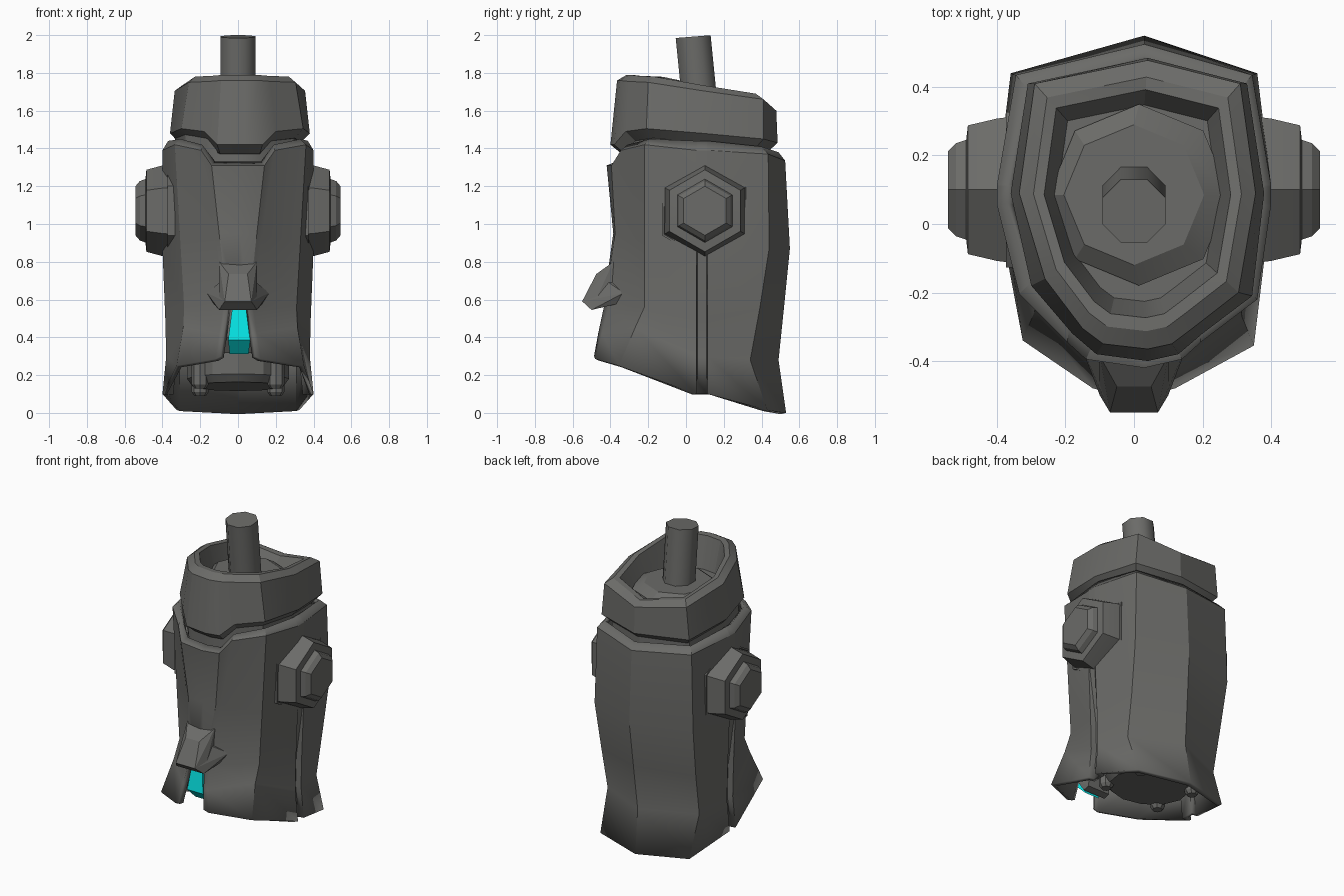
import bpy, bmesh, math

if "Cube" in bpy.data.objects:
    bpy.data.objects.remove(bpy.data.objects["Cube"])


def material(name, rgb):
    m = bpy.data.materials.new(name)
    m.diffuse_color = (*rgb, 1)
    m.use_nodes = True
    m.node_tree.nodes["Principled BSDF"].inputs["Base Color"].default_value = m.diffuse_color
    return m


GREY = material("dark_grey", (0.147, 0.147, 0.139))
CYAN = material("bright_cyan", (0.002, 0.82, 0.82))


def finish(name, bm, mat=GREY, angle=25):
    me = bpy.data.meshes.new(name)
    bm.to_mesh(me)
    bm.free()
    me.materials.append(mat)
    ob = bpy.data.objects.new(name, me)
    bpy.context.collection.objects.link(ob)
    bpy.ops.object.select_all(action='DESELECT')
    bpy.context.view_layer.objects.active = ob
    ob.select_set(True)
    bpy.ops.object.shade_smooth_by_angle(angle=math.radians(angle))
    return ob


def loft(name, rings, cap_first=False, cap_last=False, skip=None, recalc=True, angle=25):
    """Skin a list of closed rings with equal point counts."""
    bm = bmesh.new()
    vs = [[bm.verts.new(p) for p in r] for r in rings]
    n = len(rings[0])
    for k in range(len(vs) - 1):
        for i in range(n):
            j = (i + 1) % n
            if skip and skip(k, i, n):
                continue
            bm.faces.new((vs[k][i], vs[k + 1][i], vs[k + 1][j], vs[k][j]))
    if cap_first:
        bm.faces.new(vs[0])
    if cap_last:
        bm.faces.new(vs[-1][::-1])
    if recalc:
        bmesh.ops.recalc_face_normals(bm, faces=bm.faces[:])
    else:
        bmesh.ops.delete(bm, geom=[v for v in bm.verts if not v.link_faces], context='VERTS')
    return finish(name, bm, angle=angle)


def hull(name, half, mat=GREY, dx=0.0):
    """Convex solid from points mirrored in x."""
    bm = bmesh.new()
    for x, y, z in half:
        bm.verts.new((dx + x, y, z))
        bm.verts.new((dx - x, y, z))
    bmesh.ops.convex_hull(bm, input=bm.verts[:])
    bmesh.ops.recalc_face_normals(bm, faces=bm.faces[:])
    return finish(name, bm, mat, 5)


def full(half, dx=0.0, dy=0.0):
    """Front centre -> right -> back centre, then the mirrored left; nudge the left front corner."""
    ring = half + [(-x, y, z) for x, y, z in half[-2:0:-1]]
    x, y, z = ring[-3]
    ring[-3] = (x + dx, y + dy, z)
    return ring


def scaled(ring, s, dz=0.0, z=None, cy=0.07):
    return [(x * s, cy + (y - cy) * s, pz + dz if z is None else z) for x, y, pz in ring]


def shifted(ring, dx):
    return [(x + dx, y, z) for x, y, z in ring]


def polygon(r, n, cy, z, tilt=0.0, turn=0.0, cx=0.0):
    pts = []
    for i in range(n):
        a = turn + 2 * math.pi * i / n
        pts.append((cx + r * math.cos(a), cy + r * math.sin(a), z + tilt * r * math.sin(a)))
    return pts


# Body shell: half sections, front centre to back centre, top to bottom
sections = [
    [(.03, -.37, 1.33), (.12, -.35, 1.33), (.19, -.31, 1.42), (.33, -.19, 1.45),
     (.37, .085, 1.44), (.315, .40, 1.41), (.03, .49, 1.38)],
    [(.03, -.42, 1.31), (.14, -.395, 1.31), (.195, -.345, 1.39), (.36, -.22, 1.42),
     (.40, .085, 1.39), (.345, .435, 1.37), (.03, .525, 1.335)],
    [(.01, -.385, .95), (.10, -.375, .95), (.125, -.355, .95), (.33, -.22, .90),
     (.40, .085, .87), (.36, .44, .87), (.03, .55, .87)],
    [(0, -.44, .56), (.055, -.435, .56), (.08, -.41, .56), (.31, -.22, .56),
     (.385, .085, .50), (.345, .39, .55), (.02, .52, .57)],
    [(0, -.47, .42), (.075, -.465, .42), (.10, -.445, .42), (.315, -.27, .45),
     (.38, .085, .30), (.335, .34, .28), (.01, .49, .28)],
    [(0, -.48, .33), (.09, -.487, .30), (.12, -.48, .285), (.35, -.355, .25),
     (.40, .085, .10), (.325, .43, .015), (0, .53, 0)],
]
groove = [0, 0, 0, .035, .035, .035]


def with_groove(half, depth):
    """Swap the side point for four points that form the seam."""
    x, y, z = half[4]
    d = [(x, y - .030, z), (x - depth, y - .024, z), (x - depth, y + .024, z), (x, y + .030, z)]
    return half[:4] + d + half[5:]


body = loft("body_shell", [full(with_groove(s, g), .025, .015) for s, g in zip(sections, groove)],
            skip=lambda k, i, n: k >= 3 and i in (0, n - 1), recalc=False)
solid = body.modifiers.new("thickness", 'SOLIDIFY')
solid.thickness = .03
solid.offset = -1

# Interior: ceiling plate, drum and small round feet
loft("inner_ceiling", [full(scaled(sections[4], .86, .06)), full(scaled(sections[4], .86, .03))], True, True)
loft("inner_drum", [polygon(.27, 12, .14, .45, -.1), polygon(.27, 12, .14, .18, -.1),
                    polygon(.24, 12, .14, .14, -.1)], True, True)
for sx in (-1, 1):
    for y, z in ((-.02, .13), (.30, .09)):
        loft("drum_foot", [polygon(.045, 8, y, z + .16, cx=sx * .2), polygon(.045, 8, y, z + .02, cx=sx * .2),
                           polygon(.03, 8, y, z, cx=sx * .2)], True, True)

# Neck that closes the gap between the body and the helmet
neck = full(scaled(sections[0], .9), .02, .01)
loft("neck", [scaled(neck, 1, .06), scaled(neck, 1, -.12)], True, True)

# Helmet: dipped front brim, shoulder, rim and recessed top
brim = full([(.03, -.40, 1.42), (.12, -.38, 1.42), (.19, -.32, 1.49), (.335, -.21, 1.505),
             (.37, .09, 1.48), (.32, .41, 1.45), (.03, .485, 1.43)], .025, .03)
shoulder = full([(.03, -.365, 1.76), (.10, -.35, 1.76), (.16, -.305, 1.755), (.295, -.20, 1.75),
                 (.345, .09, 1.705), (.30, .41, 1.66), (.03, .478, 1.60)], .025, .04)
helmet = [scaled(brim, .87, -.05), brim, shoulder, scaled(shoulder, .88, .03),
          scaled(shoulder, .79, .027), scaled(shoulder, .68, z=1.585)]
loft("helmet", [shifted(r, .01) for r in helmet], True, True)

# Stepped disc and leaning stalk in the recess
loft("top_disc", [polygon(.265, 8, .085, 1.58, cx=.015), polygon(.265, 8, .085, 1.60, cx=.015),
                  polygon(.205, 8, .085, 1.64)], True, True)
loft("top_stalk", [polygon(.1, 8, .080, 1.57, .08, math.pi / 8),
                   polygon(.1, 8, .038, 1.992, .08, math.pi / 8)], True, True, angle=50)

# Hexagonal side caps
steps = [(.30, .262), (.374, .262), (.374, .25), (.36, .246), (.40, .24), (.485, .217),
         (.49, .168), (.52, .157), (.543, .13)]
for side, sx in (("right", 1), ("left", -1)):
    rings = [[(sx * x, .1 + r * math.sin(math.pi * i / 3), 1.07 + r * math.cos(math.pi * i / 3))
              for i in range(6)] for x, r in steps]
    loft(side + "_side_cap", rings, True, True)

# Spout: ridge hood with a flared lip
hull("spout_hood", [(.10, -.385, .80), (.05, -.475, .735), (.07, -.55, .59), (.09, -.36, .60),
                    (.10, -.50, .548)])
hull("spout_lip", [(.05, -.465, .73), (.07, -.549, .59), (.10, -.50, .545), (.165, -.33, .635),
                   (.14, -.31, .59), (.05, -.38, .72)])

# Lamp beneath the spout, set in a grey housing
hull("lamp", [(.036, -.435, .56), (.058, -.457, .385), (.05, -.383, .312),
              (.036, -.40, .56)], CYAN, .006)
hull("lamp_housing", [(.07, -.405, .58), (.085, -.425, .40), (.08, -.372, .318),
                      (.07, -.30, .58), (.08, -.33, .33)])
